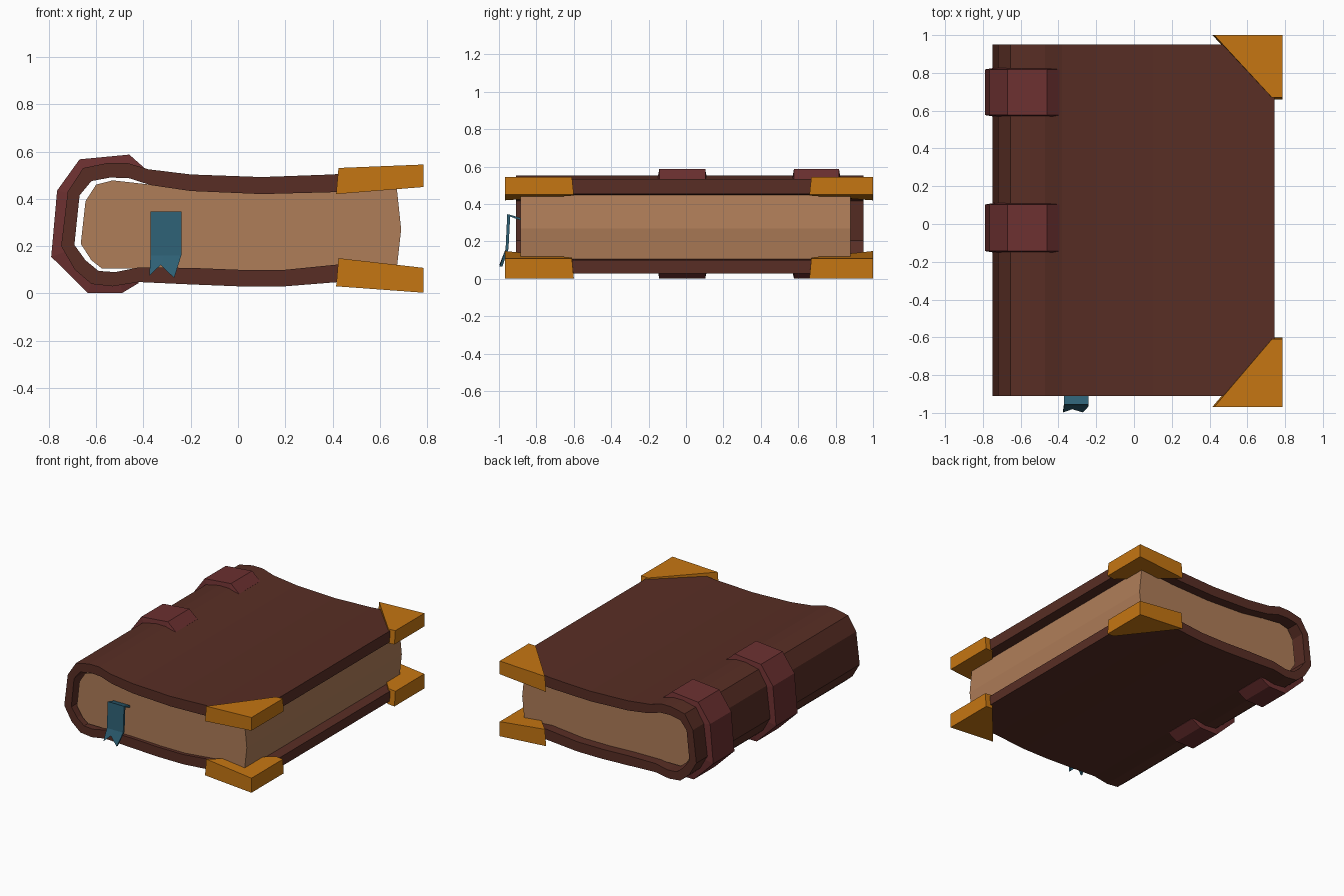
import bpy, bmesh


def material(name, rgb):
    m = bpy.data.materials.new(name)
    m.diffuse_color = (*rgb, 1)
    return m


LEATHER = material("brown leather", (0.098, 0.027, 0.018))
STRAP = material("red leather", (0.15, 0.030, 0.030))
PAPER = material("tan paper", (0.43, 0.205, 0.098))
BRASS = material("brass", (0.56, 0.18, 0.006))
RIBBON = material("teal ribbon", (0.027, 0.117, 0.178))


def loft(name, rings, mat):
    """Join matching rings of points into one closed flat-shaded solid."""
    bm = bmesh.new()
    vs = [[bm.verts.new(p) for p in r] for r in rings]
    n = len(vs[0])
    for a, b in zip(vs, vs[1:]):
        for i in range(n):
            j = (i + 1) % n
            bm.faces.new((a[i], a[j], b[j], b[i]))
    bm.faces.new(vs[0])
    bm.faces.new(vs[-1][::-1])
    bmesh.ops.recalc_face_normals(bm, faces=bm.faces)
    me = bpy.data.meshes.new(name)
    bm.to_mesh(me)
    bm.free()
    me.materials.append(mat)
    ob = bpy.data.objects.new(name, me)
    bpy.context.collection.objects.link(ob)
    return ob


def wrap(name, path, y0, y1, mat, taper=0.0):
    """Sweep a slab along (outer x, z, inner x, z) stations."""
    loft(name, [[(ox, y0 + taper, oz), (ox, y1 - taper, oz), (ix, y1, iz), (ix, y0, iz)]
                for ox, oz, ix, iz in path], mat)


# cover: top board, rounded spine and bottom board in one wrap
cover = [
    (0.745, 0.535, 0.745, 0.455), (0.40, 0.503, 0.40, 0.428),
    (0.10, 0.492, 0.10, 0.42), (-0.20, 0.503, -0.20, 0.433),
    (-0.38, 0.525, -0.37, 0.458), (-0.47, 0.552, -0.46, 0.487),
    (-0.55, 0.552, -0.54, 0.49), (-0.655, 0.53, -0.62, 0.475),
    (-0.72, 0.43, -0.67, 0.415), (-0.748, 0.20, -0.692, 0.205),
    (-0.69, 0.10, -0.645, 0.14), (-0.62, 0.04, -0.59, 0.095),
    (-0.53, 0.03, -0.52, 0.09), (-0.42, 0.048, -0.42, 0.11),
    (-0.20, 0.038, -0.20, 0.108), (0.0, 0.03, 0.0, 0.10),
    (0.20, 0.03, 0.20, 0.10), (0.45, 0.05, 0.45, 0.125),
    (0.745, 0.03, 0.745, 0.10)]
wrap("cover", cover, -0.91, 0.95, LEATHER)

# page block, touching the boards and leaving a gap at the spine
pages = [(0.67, 0.46), (0.40, 0.44), (0.10, 0.43), (-0.20, 0.445), (-0.37, 0.46),
         (-0.53, 0.478), (-0.60, 0.46), (-0.645, 0.39), (-0.665, 0.21),
         (-0.62, 0.14), (-0.575, 0.105), (-0.42, 0.105), (-0.20, 0.10),
         (0.20, 0.09), (0.45, 0.11), (0.67, 0.09), (0.69, 0.27)]
loft("pages", [[(x, y, z) for x, z in pages] for y in (-0.885, 0.88)], PAPER)

# raised straps around the spine
strap = [
    (-0.395, 0.53, -0.40, 0.50), (-0.46, 0.587, -0.47, 0.52),
    (-0.67, 0.567, -0.63, 0.50), (-0.765, 0.435, -0.70, 0.42),
    (-0.79, 0.155, -0.72, 0.18), (-0.635, 0.002, -0.61, 0.07),
    (-0.49, 0.002, -0.50, 0.06), (-0.42, 0.044, -0.43, 0.07)]
for label, y0, y1 in (("front_strap", -0.155, 0.115), ("rear_strap", 0.565, 0.83)):
    wrap(label, strap, y0, y1, STRAP, taper=0.012)

# triangular metal corner guards; each surface tilts along x
def guard(name, y_out, y_in, low, high):
    def ring(z_pair, cut):
        s = 1 if y_in > y_out else -1
        pts = [(0.415 + cut, y_out), (0.785, y_out),
               (0.785, y_in - s * cut), (0.73, y_in - s * cut)]
        return [(x, y, z_pair[0] + (z_pair[1] - z_pair[0]) * (x - 0.415) / 0.37)
                for x, y in pts]
    loft(name, [ring(low, 0.0), ring(high, 0.01)], BRASS)


for side, y_out, y_in in (("front", -0.968, -0.60), ("rear", 1.0, 0.66)):
    guard("top_guard_" + side, y_out, y_in, (0.42, 0.45), (0.53, 0.545))
    guard("bottom_guard_" + side, y_out, y_in, (0.03, 0.003), (0.15, 0.108))

# bookmark ribbon in two halves, so the tail ends in a swallow notch
left, mid, right = -0.37, -0.315, -0.24
for label, edge, tip in (("left", left, 0.075), ("right", right, 0.065)):
    rings = []
    for y, z_edge, z_mid in ((-0.87, 0.322, 0.322), (-0.943, 0.347, 0.347),
                             (-0.952, 0.16, 0.16), (-0.985, tip, 0.12)):
        x = edge - (0.005 if label == "left" else 0.03) * (z_edge < 0.1)
        m = mid - 0.012 * (z_mid < 0.15)
        ym = -0.968 if z_mid < 0.15 else y
        dy, dz = (0.0, 0.014) if y > -0.9 else (0.014, 0.014 * (y > -0.945))
        rings.append([(x, y - dy * 0.9, z_edge), (m, ym - dy * 0.9, z_mid),
                      (m, ym + dy * 0.2, z_mid - dz), (x, y + dy * 0.2, z_edge - dz)])
    loft("bookmark_" + label, rings, RIBBON)
